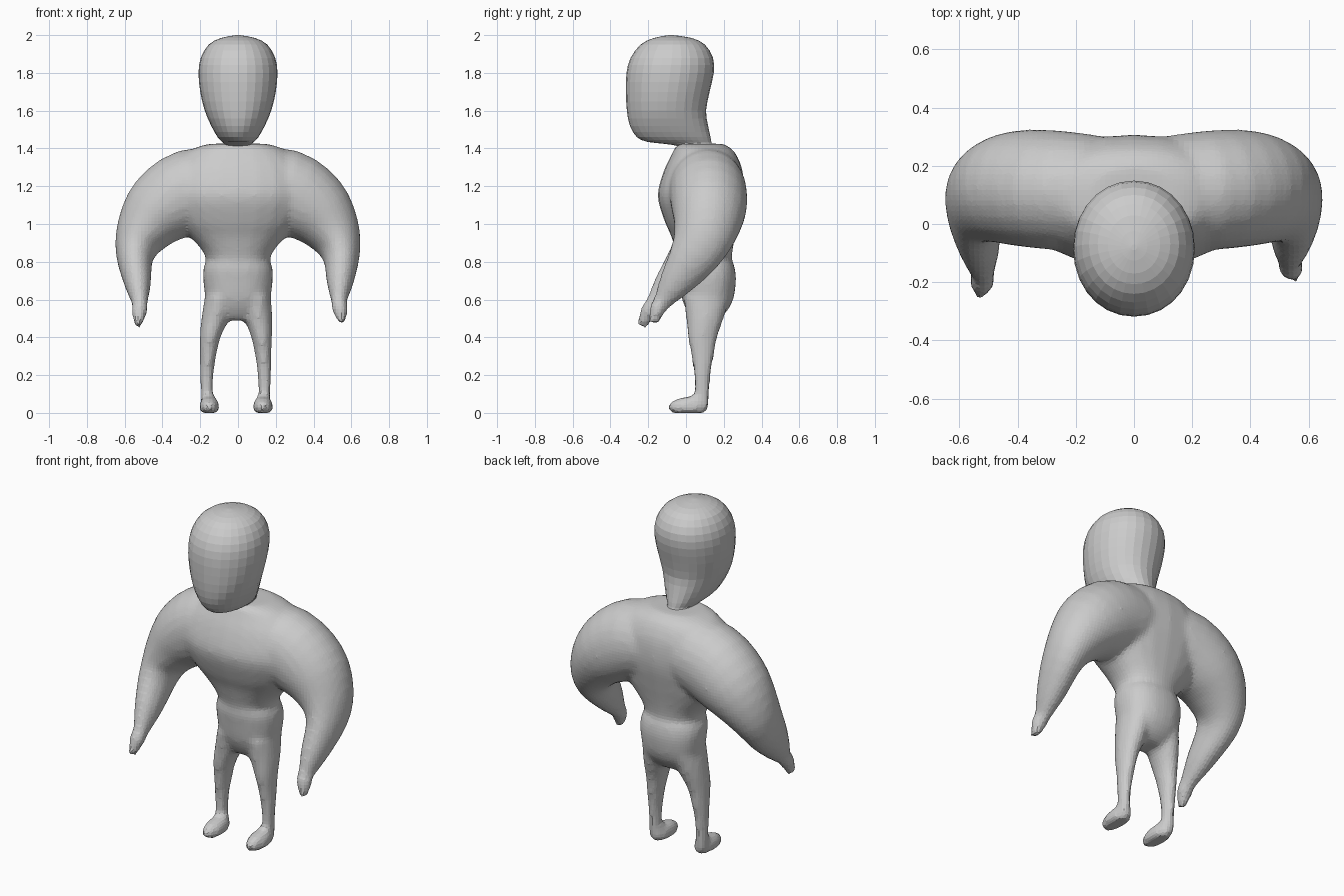
import bpy, bmesh, math
from mathutils import Vector

if "Cube" in bpy.data.objects:
    bpy.data.objects.remove(bpy.data.objects["Cube"])


def spline(rows, steps):
    """Catmull-Rom through rows of numbers, for smooth profiles."""
    out = []
    for i in range(len(rows) - 1):
        p = [rows[max(i - 1, 0)], rows[i], rows[i + 1], rows[min(i + 2, len(rows) - 1)]]
        for s in range(steps):
            t = s / steps
            out.append([0.5 * (2 * b + (c - a) * t + (2 * a - 5 * b + 4 * c - d) * t * t
                               + (3 * b - a - 3 * c + d) * t ** 3) for a, b, c, d in zip(*p)])
    return out + [list(rows[-1])]


def loft(bm, rows, steps=3, sides=24, follow=False, power=2.0):
    """Skin rings (x, y, z, half width, half depth), level or following the path."""
    rows = spline(rows, steps)
    pts = [Vector(r[:3]) for r in rows]
    rings = []
    for i, r in enumerate(rows):
        u, v = Vector((1, 0, 0)), Vector((0, 1, 0))
        if follow:
            t = (pts[min(i + 1, len(pts) - 1)] - pts[max(i - 1, 0)]).normalized()
            u = t.cross(v).normalized()
            v = u.cross(t).normalized()
        ring = []
        for k in range(sides):
            a = 2 * math.pi * k / sides
            c, s = math.cos(a), math.sin(a)
            c = math.copysign(abs(c) ** (2 / power), c)
            s = math.copysign(abs(s) ** (2 / power), s)
            ring.append(bm.verts.new(pts[i] + u * c * max(r[3], .002) + v * s * max(r[4], .002)))
        rings.append(ring)
    faces = [bm.faces.new(rings[0]), bm.faces.new(rings[-1])]
    for lo, hi in zip(rings, rings[1:]):
        for k in range(sides):
            n = (k + 1) % sides
            faces.append(bm.faces.new((lo[k], lo[n], hi[n], hi[k])))
    bmesh.ops.recalc_face_normals(bm, faces=faces)


def level(rows, x=0):
    """(z, front y, back y, half width) to ring rows."""
    return [(x, (f + b) / 2, z, w, (b - f) / 2) for z, f, b, w in rows]


def finish(name, bm, voxel=0, smooth=0):
    me = bpy.data.meshes.new(name)
    bm.to_mesh(me)
    bm.free()
    ob = bpy.data.objects.new(name, me)
    bpy.context.collection.objects.link(ob)
    if voxel:
        m = ob.modifiers.new("fuse", 'REMESH')
        m.mode, m.voxel_size = 'VOXEL', voxel
        m = ob.modifiers.new("soften", 'SMOOTH')
        m.factor, m.iterations = 0.5, smooth
    return ob


# Head and neck
bm = bmesh.new()
loft(bm, level([(1.385, -.02, .145, .085), (1.412, -.04, .14, .08), (1.425, -.12, .137, .075),
                (1.435, -.205, .134, .085), (1.46, -.26, .13, .108), (1.52, -.297, .117, .142),
                (1.6, -.313, .106, .176), (1.7, -.318, .125, .2), (1.8, -.315, .147, .209),
                (1.88, -.293, .143, .197), (1.95, -.24, .1, .155), (1.985, -.17, .03, .09),
                (2.0, -.09, -.07, .01)]),
     steps=2, sides=28, power=2.05)
finish("head", bm)

# Body: torso widening upward into the chest
bm = bmesh.new()
loft(bm, level([(.7, .0, .2, .13), (.785, -.035, .24, .165), (.83, -.045, .243, .174),
                (.88, -.06, .25, .205), (.94, -.08, .262, .262), (1.02, -.115, .28, .33),
                (1.15, -.15, .305, .38), (1.28, -.118, .3, .36), (1.37, -.075, .265, .28),
                (1.41, -.055, .225, .21), (1.425, -.03, .19, .14)]), power=2.2)
# Body: arms, the left one hanging a little further forward
arm = [(.05, .10, 1.2, .2, .19), (.25, .115, 1.175, .222, .205), (.405, .122, 1.08, .2, .198),
       (.503, .1, .957, .148, .168), (.546, .045, .835, .1, .135), (.54, -.055, .69, .07, .09),
       (.535, -.125, .59, .041, .05), (.54, -.15, .55, .042, .043), (.552, -.175, .475, .018, .028)]
for side in (1, -1):
    rows = []
    for x, y, z, a, b in arm:
        low = max(0, (.84 - z) / .36) if side < 0 else 0
        rows.append((side * (x - .022 * low), y - .06 * low, z - .015 * low, a, b))
    loft(bm, rows, follow=True)

# Body: hips with a small waistband lip
loft(bm, level([(.795, -.04, .25, .172), (.76, -.042, .26, .184), (.7, -.035, .265, .184),
                (.6, -.02, .25, .17), (.53, .01, .21, .14), (.49, .04, .16, .1)]), power=2.3)
# Body: legs and feet
leg = [(.09, .11, .62, .085, .125), (.108, .1, .5, .074, .1), (.125, .088, .4, .055, .078),
       (.134, .088, .3, .043, .06), (.14, .086, .2, .036, .044), (.14, .085, .1, .032, .04),
       (.14, .08, .03, .034, .04)]
for side in (1, -1):
    shift = .025 if side < 0 else 0
    loft(bm, [(side * (x + shift * min(1, (.62 - z) / .25)), y, z, a, b) for x, y, z, a, b in leg],
         sides=16)
    loft(bm, level([(0, -.075, .1, .042), (.02, -.095, .117, .054), (.05, -.09, .117, .05),
                    (.07, -.06, .115, .042), (.085, .0, .11, .035)], side * (.132 + shift * .8)), sides=16)
finish("body", bm, .018, 4)
